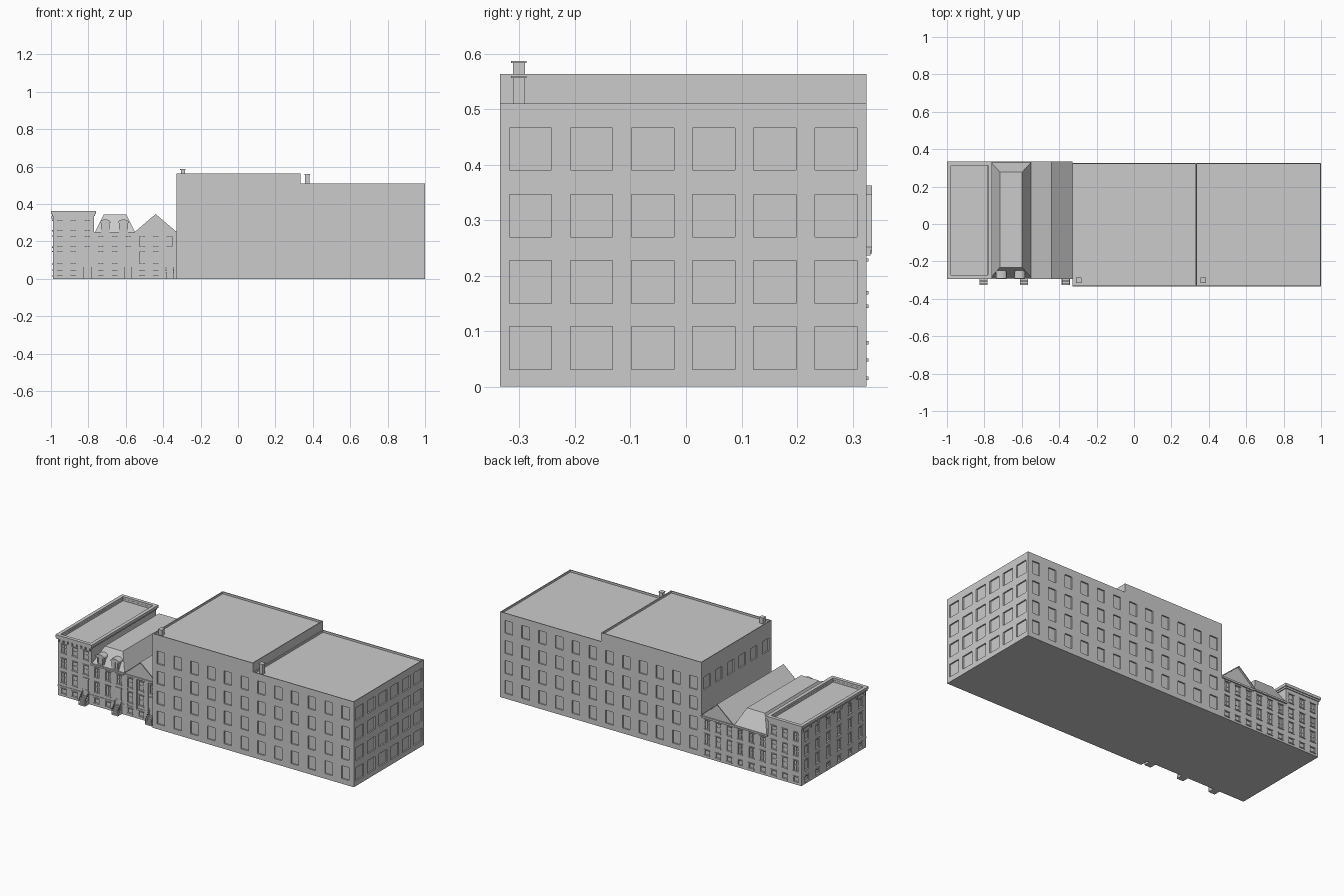
import bpy, bmesh, math
from mathutils import Vector

if "Cube" in bpy.data.objects:
    bpy.data.objects.remove(bpy.data.objects["Cube"])


def finish(name, bm):
    bmesh.ops.remove_doubles(bm, verts=bm.verts, dist=1e-5)
    me = bpy.data.meshes.new(name)
    bm.to_mesh(me)
    bm.free()
    ob = bpy.data.objects.new(name, me)
    bpy.context.collection.objects.link(ob)
    return ob


def face(bm, pts):
    return bm.faces.new([bm.verts.new(p) for p in pts])


def add_box(bm, x0, x1, y0, y1, z0, z1):
    v = [bm.verts.new((x, y, z)) for z in (z0, z1)
         for x, y in ((x0, y0), (x1, y0), (x1, y1), (x0, y1))]
    for f in ((3, 2, 1, 0), (4, 5, 6, 7), (0, 1, 5, 4), (1, 2, 6, 5), (2, 3, 7, 6), (3, 0, 4, 7)):
        bm.faces.new([v[i] for i in f])


def boxes(name, items):
    bm = bmesh.new()
    for b in items:
        add_box(bm, *b)
    return finish(name, bm)


def extrude(name, profile, y0, y1):
    # closed x-z outline swept along y
    bm = bmesh.new()
    f = face(bm, [(x, y0, z) for x, z in profile])
    r = bmesh.ops.extrude_face_region(bm, geom=[f])
    bmesh.ops.translate(bm, verts=[g for g in r["geom"] if isinstance(g, bmesh.types.BMVert)],
                        vec=(0, y1 - y0, 0))
    bmesh.ops.recalc_face_normals(bm, faces=bm.faces)
    return finish(name, bm)


def spread(n, length, width):
    p = length / n
    return [(p * (i + .5) - width / 2, p * (i + .5) + width / 2) for i in range(n)]


def wall(bm, p0, p1, h, us, zs, depth):
    # flat wall with recessed window openings, outward side on the right of p0 -> p1
    a, d = Vector((*p0, 0)), Vector((*p1, 0)) - Vector((*p0, 0))
    L = d.length
    d.normalize()
    inward = Vector((-d.y, d.x, 0)) * depth
    P = lambda u, z, k=0: a + d * u + Vector((0, 0, z)) + inward * k
    if not us or not zs:
        us, zs = [], []
    ub = [0] + [t for i in us for t in i] + [L]
    zb = [0] + [t for i in zs for t in i] + [h]
    for i in range(len(ub) - 1):
        for j in range(len(zb) - 1):
            q = [(ub[i], zb[j]), (ub[i + 1], zb[j]), (ub[i + 1], zb[j + 1]), (ub[i], zb[j + 1])]
            k = 1 if i % 2 and j % 2 else 0
            face(bm, [P(u, z, k) for u, z in q])
            if k:
                for m in range(4):
                    s, e = q[m], q[(m + 1) % 4]
                    face(bm, [P(*s), P(*e), P(*e, 1), P(*s, 1)])


def building(name, x0, x1, y0, y1, h, sides, depth=.008, rim=.005, sink=.012):
    # sides: (columns, window width, rows) for front, right, back, left
    bm = bmesh.new()
    c = [(x0, y0), (x1, y0), (x1, y1), (x0, y1)]
    for i, s in enumerate(sides):
        p, q = c[i], c[(i + 1) % 4]
        L = (Vector(q) - Vector(p)).length
        wall(bm, p, q, h, spread(s[0], L, s[1]) if s else [], s[2] if s else [], depth)
    n = [(x0 + rim, y0 + rim), (x1 - rim, y0 + rim), (x1 - rim, y1 - rim), (x0 + rim, y1 - rim)]
    # parapet and sunken roof
    for i in range(4):
        j = (i + 1) % 4
        face(bm, [(*c[i], h), (*c[j], h), (*n[j], h), (*n[i], h)])
        face(bm, [(*n[i], h), (*n[j], h), (*n[j], h - sink), (*n[i], h - sink)])
    face(bm, [(*p, h - sink) for p in n])
    face(bm, [(*p, 0) for p in reversed(c)])
    return finish(name, bm)


# two large apartment blocks
ROWS = [(.031, .108), (.15, .227), (.27, .346), (.39, .466)]
F, B = -.335, .325
long_side = (6, .05, ROWS)
end = (6, .076, ROWS)
building("tall_block", -.33, .333, F, B, .563, [long_side, None, long_side, (6, .06, ROWS[3:])])
building("end_block", .333, 1, F, B, .51, [long_side, end, long_side, None])
for nm, x, z0, z1 in (("tall_chimney", -.295, .55, .587), ("end_chimney", .37, .498, .56)):
    boxes(nm, [(x - .011, x + .011, -.312, -.29, z0, z1 - .004),
               (x - .014, x + .014, -.315, -.287, z1 - .004, z1)])

# three row houses
HF, HB = -.285, .325
HROWS = [(.018, .045), (.082, .142), (.172, .225), (.26, .31)]
W = .03
front3, side6 = (3, W, HROWS), (6, W, HROWS)
building("left_house", -.99, -.77, HF, HB, .35, [front3, None, front3, side6], .007, .012)
low3 = (3, W, HROWS[:3])
building("middle_house", -.77, -.55, HF, HB, .245, [low3, None, low3, None], .007)
building("right_house", -.55, -.33, HF, HB, .245, [low3, None, low3, None], .007)

# left house stepped cornice ring with brackets
def ring(x0, x1, y0, y1, t, z0, z1):
    return [(x0, x1, y0, y0 + t, z0, z1), (x0, x1, y1 - t, y1, z0, z1),
            (x0, x0 + t, y0 + t, y1 - t, z0, z1), (x1 - t, x1, y0 + t, y1 - t, z0, z1)]

boxes("left_cornice", ring(-.995, -.765, HF - .005, HB + .005, .016, .336, .346)
      + ring(-1, -.76, HF - .01, HB + .01, .021, .346, .362))
boxes("cornice_brackets",
      [(-.985 + i * .0295, -.978 + i * .0295, HF - .008, HF + .002, .322, .337) for i in range(8)]
      + [(-.998, -.988, y, y + .007, .322, .337) for y in [-.27 + .0725 * i for i in range(9)]])

# sills and lintels along house fronts, back and left flank
trim = []
for hx, rows in ((-.99, HROWS), (-.77, HROWS[:3]), (-.55, HROWS[:3])):
    for a, b in spread(3, .22, W):
        for z0, z1 in rows:
            for y0, y1 in ((HF - .004, HF + .001), (HB - .001, HB + .004)):
                trim.append((hx + a - .004, hx + b + .004, y0, y1, z0 - .006, z0))
                trim.append((hx + a - .004, hx + b + .004, y0, y1, z1, z1 + .006))
for a, b in spread(6, HB - HF, W):
    for z0, z1 in HROWS:
        for za in (z0 - .006, z1):
            trim.append((-.994, -.989, HB - b - .004, HB - a + .004, za, za + .006))
boxes("sills_and_lintels", trim)

# window sash bars
sash = []
for hx, rows in ((-.99, HROWS[1:]), (-.77, HROWS[1:3]), (-.55, HROWS[1:3])):
    for a, b in spread(3, .22, W):
        for z0, z1 in rows:
            m, c = (z0 + z1) / 2, hx + (a + b) / 2
            for y0, y1 in ((HF + .004, HF + .007), (HB - .007, HB - .004)):
                sash.append((hx + a, hx + b, y0, y1, m - .002, m + .002))
                sash.append((c - .0015, c + .0015, y0, y1, z0, z1))
boxes("sash_bars", sash)

# mansard roof, narrowing on all four sides
boxes("mansard_eaves", [(-.77, -.55, HF - .008, HB + .01, .24, .25)])
bm = bmesh.new()
lo = [(-.765, HF), (-.55, HF), (-.55, HB + .005), (-.765, HB + .005)]
hi = [(-.717, -.232), (-.598, -.232), (-.598, .278), (-.717, .278)]
for i in range(4):
    j = (i + 1) % 4
    face(bm, [(*lo[i], .25), (*lo[j], .25), (*hi[j], .345), (*hi[i], .345)])
face(bm, [(*p, .345) for p in hi])
face(bm, [(*p, .25) for p in reversed(lo)])
finish("mansard_roof", bm)

# arched dormers
def arch(x, w, z0, z1, n=8):
    return [(x - w, z0), (x + w, z0)] + [
        (x + w * math.cos(math.pi * i / n), z1 + .014 * math.sin(math.pi * i / n)) for i in range(n + 1)]

for i, x in enumerate((-.71, -.612)):
    extrude(f"dormer_{i}", arch(x, .023, .25, .297), HF, -.24)
    extrude(f"dormer_hood_{i}", arch(x, .028, .298, .303), HF - .006, -.24)
    boxes(f"dormer_frame_{i}", ring(x - .016, x + .016, HF - .003, HF + .003, .003, .257, .26)
          + [(x + s - .002, x + s + .002, HF - .003, HF + .001, .257, .296) for s in (-.015, 0, .015)])

# gabled house roof and raking overhang
extrude("gable_roof", [(-.55, .245), (-.33, .245), (-.44, .341)], HF, HB)
rake = [(-.55, .245), (-.44, .339), (-.33, .245), (-.33, .252), (-.44, .346), (-.55, .252)]
extrude("gable_roof_cover", rake, HF - .008, HB + .01)
boxes("gable_cornice", [(-.55, -.33, HF - .007, HF + .002, .236, .247),
                        (-.55, -.33, HB - .002, HB + .007, .236, .247)])
# pilasters on the gabled front
boxes("pilasters", [(x, x + .022, HF - .006, HF + .001, .055, .238)
                    for x in (-.549, -.488, -.414, -.353)])
boxes("base_band", [(-.99, -.33, HF - .003, HF + .001, .055, .062)])

# entrance stoops with railings and doors
for i, x in enumerate((-.805, -.588, -.365)):
    boxes(f"stoop_{i}", [(x - .021, x + .021, HF - .04 + k * .008, HF + .001, k * .009, (k + 1) * .009)
                         for k in range(5)])
    rail = []
    for s in (-.02, .02):
        for k in range(5):
            y = HF - .038 + k * .0085
            rail.append((x + s - .0012, x + s + .0012, y - .001, y + .001, k * .009, k * .009 + .035))
            rail.append((x + s - .0016, x + s + .0016, y - .004, y + .005, k * .009 + .033, k * .009 + .037))
    boxes(f"railing_{i}", rail)
    boxes(f"door_{i}", [(x - .016, x + .016, HF - .003, HF + .001, .045, .145),
                        (x - .02, x + .02, HF - .006, HF + .001, .145, .153)])
